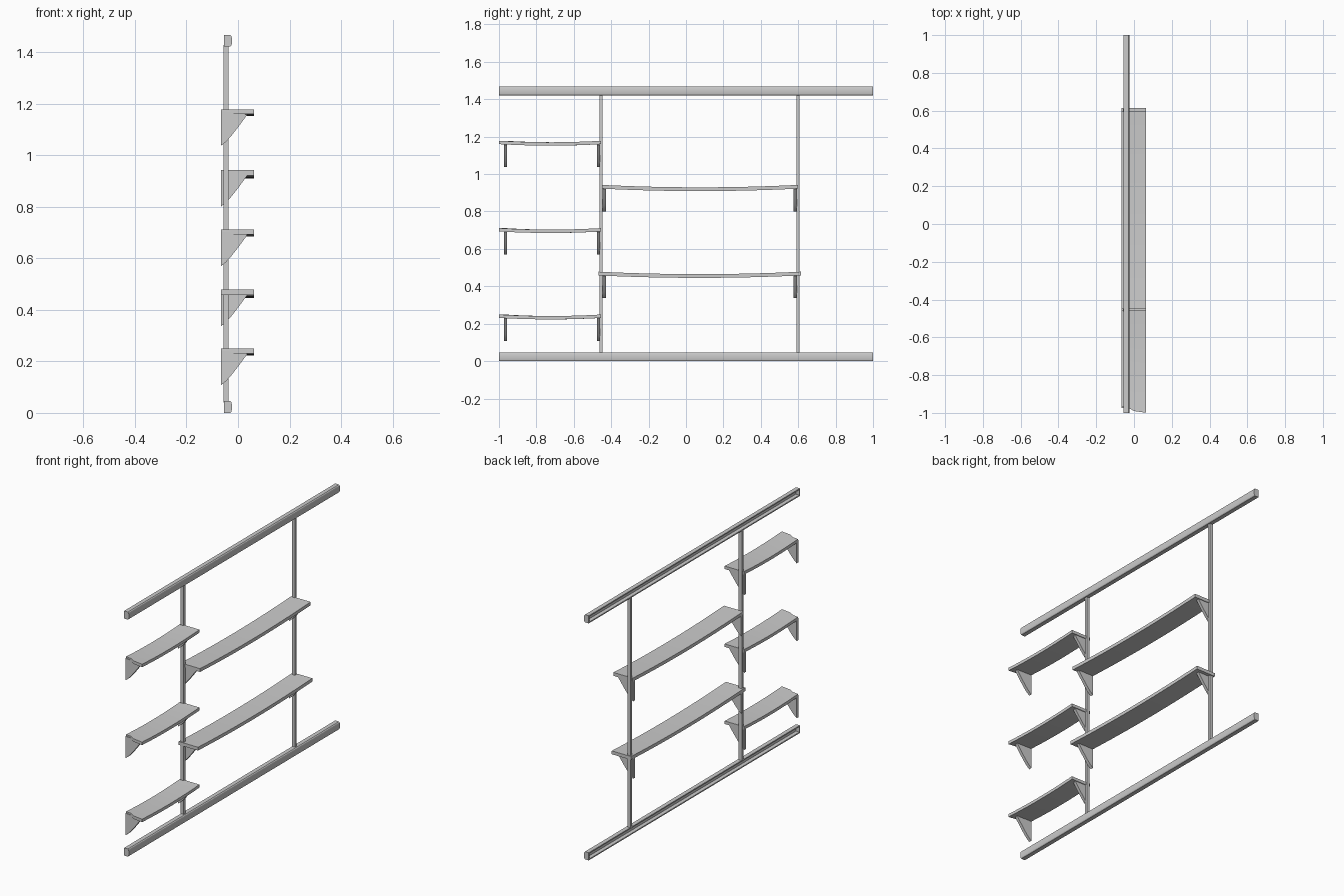
import bpy

if "Cube" in bpy.data.objects:
    bpy.data.objects.remove(bpy.data.objects["Cube"])


def finish(name, verts, faces, smooth=True):
    me = bpy.data.meshes.new(name)
    me.from_pydata(verts, [], faces)
    ob = bpy.data.objects.new(name, me)
    bpy.context.collection.objects.link(ob)
    bpy.ops.object.select_all(action='DESELECT')
    bpy.context.view_layer.objects.active = ob
    ob.select_set(True)
    bpy.ops.object.mode_set(mode='EDIT')
    bpy.ops.mesh.select_all(action='SELECT')
    bpy.ops.mesh.normals_make_consistent(inside=False)
    bpy.ops.object.mode_set(mode='OBJECT')
    if smooth:
        bpy.ops.object.shade_smooth_by_angle()
    return ob


def extrude_y(name, profile, y0, y1):
    """Extrude an (x, z) outline along y, with closed ends."""
    n = len(profile)
    verts = [(x, y, z) for y in (y0, y1) for x, z in profile]
    faces = [(i, (i + 1) % n, n + (i + 1) % n, n + i) for i in range(n)]
    faces += [tuple(range(n)), tuple(range(n, 2 * n))]
    return finish(name, verts, faces)


def box(name, x0, x1, y0, y1, z0, z1):
    prof = [(x0, z0), (x1, z0), (x1, z1), (x0, z1)]
    return extrude_y(name, prof, y0, y1)


def shelf(name, starts, y1, top, thick, sag):
    """Thin board that hangs slightly between its ends; starts = front edge per x."""
    xs = (-0.065, -0.03, 0.0, 0.063)
    n = 16
    verts, faces = [], []
    for dz in (0, -thick):
        for i in range(n + 1):
            t = i / n
            for x, y0 in zip(xs, starts):
                verts.append((x, y0 + (y1 - y0) * t,
                              top + dz - sag * 4 * t * (1 - t)))
    low = 4 * (n + 1)
    for i in range(n):
        a = 4 * i
        for j in range(3):
            q = (a + j, a + j + 1, a + j + 5, a + j + 4)
            faces += [q, tuple(low + k for k in q)]
        for j in (0, 3):
            faces.append((a + j, a + j + 4, low + a + j + 4, low + a + j))
    for a in (0, 4 * n):
        for j in range(3):
            faces.append((a + j, a + j + 1, low + a + j + 1, low + a + j))
    return finish(name, verts, faces)


def bracket(name, y, top):
    prof = [(-0.065, top - 0.008), (-0.065, top - 0.141), (-0.047, top - 0.126),
            (-0.03, top - 0.108), (0.0, top - 0.07), (0.035, top - 0.022),
            (0.035, top - 0.014)]
    extrude_y(name, prof, y - 0.009, y + 0.009)


# channel rails, open at the back, with end plates
for label, z in (("lower", 0.0), ("upper", 1.421)):
    prof = [(-0.055, 0), (-0.03, 0), (-0.026, 0.004), (-0.024, 0.012),
            (-0.024, 0.034), (-0.026, 0.042), (-0.03, 0.046), (-0.055, 0.046),
            (-0.055, 0.039), (-0.032, 0.039), (-0.032, 0.007), (-0.055, 0.007)]
    extrude_y(label + "_rail", [(x, z + h) for x, h in prof], -1, 1)
    for s in (-1, 1):
        box(label + "_rail_end", -0.055, -0.03, min(s, s * 0.995),
            max(s, s * 0.995), z + 0.004, z + 0.042)

# upright posts
for y in (-0.455, 0.6):
    box("post", -0.057, -0.036, y - 0.008, y + 0.008, 0.04, 1.427)

# short shelves with their brackets
for top in (0.249, 0.711, 1.178):
    shelf("short_shelf", (-0.968, -0.972, -0.99, -0.999), -0.455, top, 0.018, 0.008)
    for y in (-0.965, -0.468):
        bracket("short_shelf_bracket", y, top)

# long shelves with their brackets
for top, y0, y1 in ((0.478, -0.469, 0.614), (0.942, -0.45, 0.598)):
    shelf("long_shelf", (y0,) * 4, y1, top, 0.02, 0.013)
    for y in (-0.438, 0.585):
        bracket("long_shelf_bracket", y, top)
